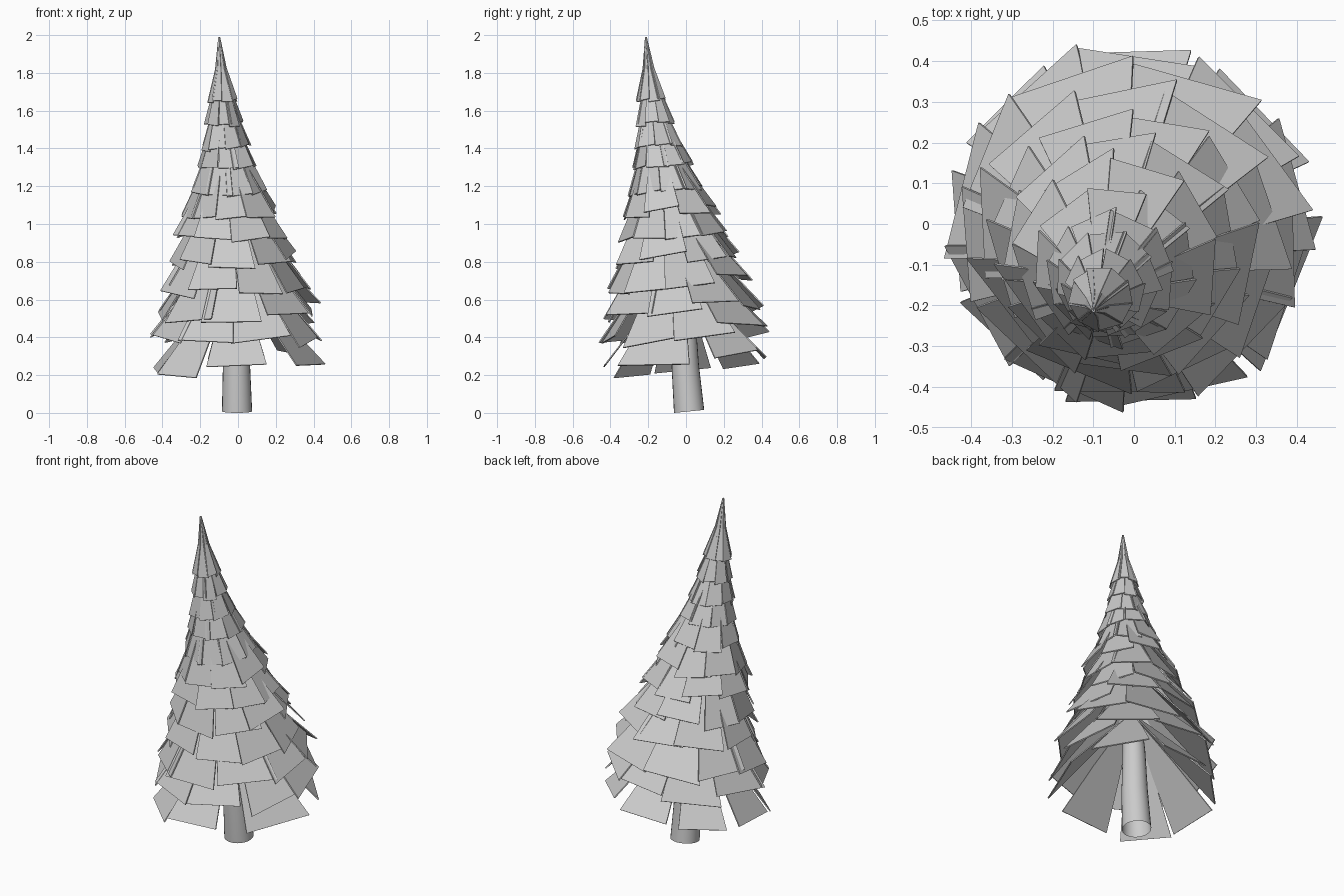
import bpy, bmesh, math, random
from mathutils import Vector, Matrix

if "Cube" in bpy.data.objects:
    bpy.data.objects.remove(bpy.data.objects["Cube"])

random.seed(11)

# Leaning, gently curved centre line: (z, x, y)
AXIS = [(0, -.005, .017), (.25, -.008, -.004), (.5, -.01, -.012), (.7, -.014, -.032),
        (.9, -.03, -.062), (1.2, -.05, -.108), (1.5, -.072, -.16), (1.7, -.085, -.19),
        (2.0, -.1, -.213)]


def axis(z):
    for (z0, x0, y0), (z1, x1, y1) in zip(AXIS, AXIS[1:]):
        if z <= z1 or z1 == 2.0:
            t = (z - z0) / (z1 - z0)
            return Vector((x0 + (x1 - x0) * t, y0 + (y1 - y0) * t, z))


def make_object(name, bm):
    bmesh.ops.recalc_face_normals(bm, faces=bm.faces)
    mesh = bpy.data.meshes.new(name)
    bm.to_mesh(mesh)
    bm.free()
    obj = bpy.data.objects.new(name, mesh)
    bpy.context.collection.objects.link(obj)
    return obj


# Trunk: tapered open tube following the centre line
bm = bmesh.new()
SIDES = 24
rings = []
for z, r in [(.008, .08), (.25, .072), (.5, .062), (.75, .05)]:
    c = axis(z)
    ring = []
    for k in range(SIDES):
        a = math.tau * k / SIDES
        ring.append(bm.verts.new(c + Vector((r * math.cos(a), r * math.sin(a),
                                             .1 * r * math.sin(a)))))
    rings.append(ring)
for lo, hi in zip(rings, rings[1:]):
    for k in range(SIDES):
        f = bm.faces.new((lo[k], lo[k - 1], hi[k - 1], hi[k]))
        f.smooth = True
make_object("trunk", bm)


# One foliage plate: a thin tapered slab in local space (x outward, z up)
def add_plate(bm, radius, height, width, mid, thick, place):
    rows = [(radius, 0, width), (radius * mid, height * .5, width * (mid * .9 + .1)),
            (radius * .06, height, width * .07)]
    layers = []
    for inset in (0, thick):
        layer = []
        for r, z, w in rows:
            for s in (-.5, .5):
                p = Vector((max(r - inset * .8, 0), s * w, z - inset * .5))
                layer.append(bm.verts.new(place(p)))
        layers.append(layer)
    out, inn = layers
    for a, b in ((0, 2), (2, 4)):
        bm.faces.new((out[a], out[a + 1], out[b + 1], out[b]))
        bm.faces.new((inn[a + 1], inn[a], inn[b], inn[b + 1]))
    border = [0, 1, 3, 5, 4, 2]
    for i, j in zip(border, border[1:] + border[:1]):
        bm.faces.new((out[j], out[i], inn[i], inn[j]))


# Foliage tiers: (edge height, radius, tier height, plate count, mid profile)
TIERS = [(.255, .43, .48, 7, .53), (.405, .425, .51, 9, .53), (.535, .405, .53, 9, .52),
         (.68, .36, .53, 9, .51), (.81, .315, .52, 9, .50), (.93, .275, .50, 9, .49),
         (1.055, .24, .49, 9, .48), (1.185, .19, .46, 9, .47), (1.30, .15, .43, 9, .46),
         (1.41, .122, .40, 9, .45), (1.53, .096, .37, 9, .43), (1.655, .075, .335, 9, .38)]

# Sparse lowest tier: (direction in degrees, width, height offset)
LOWEST = [(-90, .32, .035), (-23, .41, .0), (40, .32, .02), (90, .30, .0),
          (136, .27, -.02), (182, .30, -.01), (-138, .28, -.02)]

for i, (z0, radius, height, count, mid) in enumerate(TIERS):
    bm = bmesh.new()
    base, top = axis(z0), axis(min(z0 + height, 1.99))
    shear = (top - base) / height
    for k in range(count):
        angle = math.tau * (k + .5 * (i % 2) + random.uniform(-.12, .12)) / count - math.pi / 2
        twist = random.uniform(-.1, .17)
        drop = random.uniform(-.03, .03) * min(1, radius / .25)
        width = 2 * radius * math.tan(math.pi / count) * random.uniform(.97, 1.17)
        if i == 0:
            angle, width, drop = math.radians(LOWEST[k][0]), LOWEST[k][1], LOWEST[k][2]
            twist *= .5
        spin = Matrix.Rotation(angle, 3, 'Z')
        turn = Matrix.Rotation(random.uniform(-.1, .1), 3, 'X') @ Matrix.Rotation(twist, 3, 'Z')
        grow = random.uniform(.95, 1.04)

        def place(p):
            # Variation fades to nothing at the tip so plates meet on the centre line
            f = 1 - p.z / height
            pivot = Vector((p.x * (1 + (grow - 1) * f), 0, 0))
            q = spin @ (pivot + turn @ Vector((p.x - pivot.x, p.y, 0)))
            z = p.z + drop * f + q.z + .09 * q.y + .04 * q.x
            return base + shear * z + Vector((q.x, q.y, 0))

        add_plate(bm, radius, height, width, mid, .007 if i < 8 else .005, place)
    make_object("foliage_tier_%02d" % (i + 1), bm)
